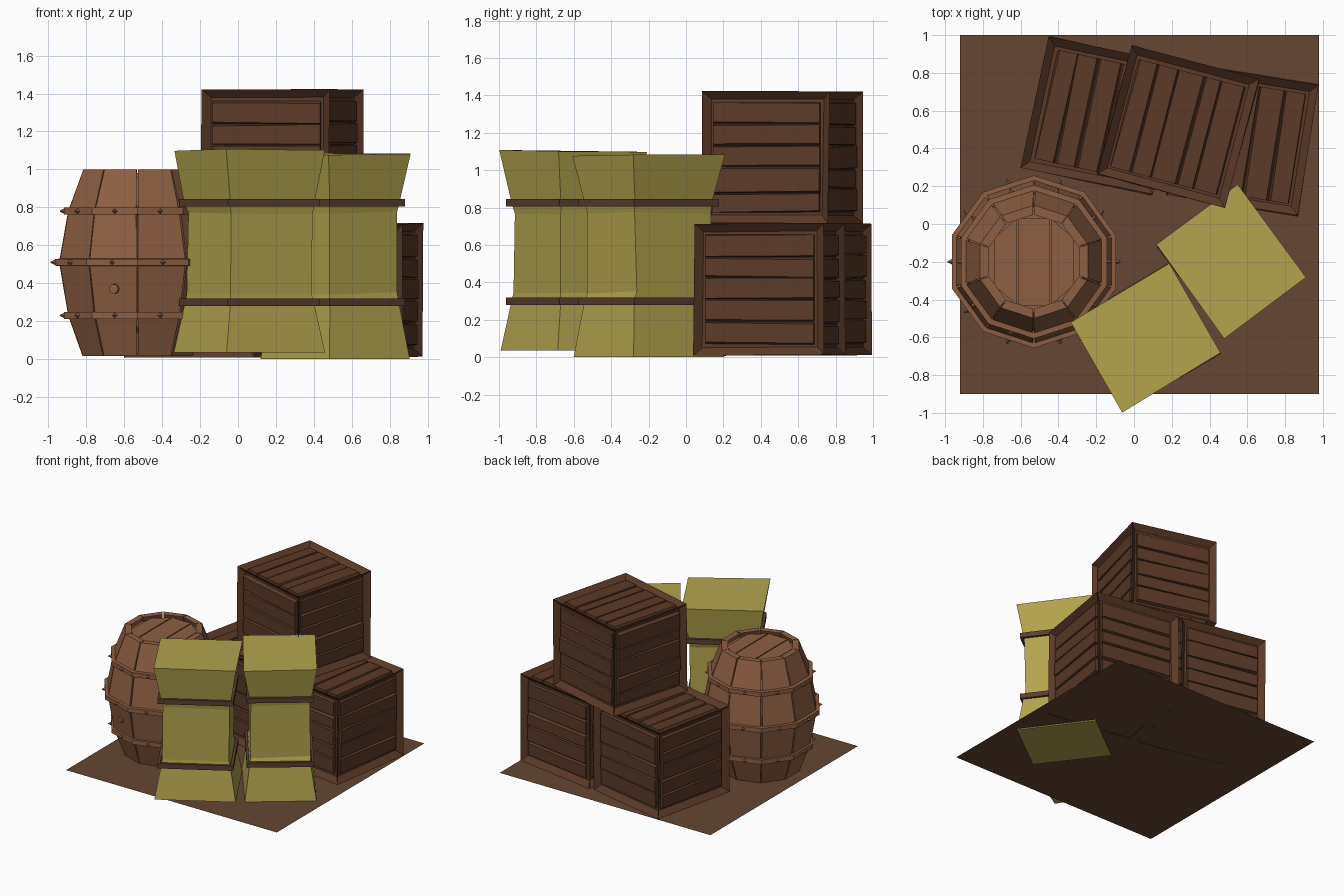
import bpy, bmesh, random
from math import sin, cos, pi, radians, sqrt
from mathutils import Matrix, Vector

if "Cube" in bpy.data.objects:
    bpy.data.objects.remove(bpy.data.objects["Cube"])

random.seed(4)


def material(name, rgb):
    m = bpy.data.materials.new(name)
    m.diffuse_color = (*rgb, 1)
    m.use_nodes = True
    m.node_tree.nodes["Principled BSDF"].inputs["Base Color"].default_value = m.diffuse_color
    return m


CRATE = material("dark_wood", (0.107, 0.042, 0.021))
BARREL = material("light_wood", (0.27, 0.113, 0.055))
STRAW = material("straw", (0.45, 0.37, 0.075))
STRAP = material("strap", (0.105, 0.048, 0.03))
SOIL = material("soil", (0.133, 0.061, 0.033))


def jit(a):
    return random.uniform(-a, a)


def loft(bm, rings, closed=False, mat=Matrix()):
    """Skin equal-length rings; cap the ends unless the rings form a loop."""
    vs = [[bm.verts.new(mat @ Vector(p)) for p in r] for r in rings]
    n = len(vs[0])
    pairs = list(zip(vs, vs[1:])) + ([(vs[-1], vs[0])] if closed else [])
    for a, b in pairs:
        for i in range(n):
            j = (i + 1) % n
            bm.faces.new((a[i], a[j], b[j], b[i]))
    if not closed:
        bm.faces.new(vs[0][::-1])
        bm.faces.new(vs[-1])


def finish(name, bm, mat, loc=(0, 0, 0), rot=0):
    bmesh.ops.recalc_face_normals(bm, faces=bm.faces)
    me = bpy.data.meshes.new(name)
    bm.to_mesh(me)
    bm.free()
    me.materials.append(mat)
    ob = bpy.data.objects.new(name, me)
    ob.location = loc
    ob.rotation_euler.z = radians(rot)
    bpy.context.collection.objects.link(ob)
    return ob


def rect(sx, sy, s, z):
    x, y = sx * s / 2, sy * s / 2
    return [(-x, -y, z), (x, -y, z), (x, y, z), (-x, y, z)]


def ngon(r, z, n=10):
    return [(r * cos(-pi / 2 + 2 * pi * i / n), r * sin(-pi / 2 + 2 * pi * i / n), z)
            for i in range(n)]


# Ground sheet
bm = bmesh.new()
bm.faces.new([bm.verts.new(p) for p in rect(1.90, 1.90, 1, 0)])
finish("ground", bm, SOIL, (0.03, 0.05, 0.01))


# Crates: inset frame box plus uneven planks in every face
def crate(name, x, y, z, rot, size=0.705):
    h = size / 2
    bm = bmesh.new()
    bmesh.ops.create_cube(bm, size=size)
    for v in bm.verts:
        v.co += Vector((jit(.006), jit(.006), jit(.004)))
    bmesh.ops.inset_individual(bm, faces=bm.faces[:], thickness=0.06, depth=-0.04)
    finish(name + "_frame", bm, CRATE, (x, y, z + h), rot)

    bm = bmesh.new()
    turns = [Matrix.Rotation(k * pi / 2, 4, 'Z') for k in range(4)]
    turns += [Matrix.Rotation(pi / 2, 4, 'Z') @ Matrix.Rotation(s * pi / 2, 4, 'X')
              for s in (-1, 1)]
    w, n = h - 0.058, 5
    for m in turns:
        cuts = [-w + 2 * w * i / n + (jit(.015) if 0 < i < n else 0) for i in range(n + 1)]
        for lo, hi in zip(cuts, cuts[1:]):
            g = [random.uniform(0.001, 0.014) for _ in range(4)]
            front = -h + 0.018 + jit(.004)
            back = [(-w, -h + .045, lo), (w, -h + .045, lo),
                    (w, -h + .045, hi), (-w, -h + .045, hi)]
            face = [(-w, front, lo + g[0]), (w, front, lo + g[1]),
                    (w, front, hi - g[2]), (-w, front, hi - g[3])]
            loft(bm, [back, face], mat=m)
    finish(name + "_planks", bm, CRATE, (x, y, z + h), rot)


crate("left_crate", -0.178, 0.573, 0.01, -12)
crate("right_crate", 0.574, 0.444, 0.01, -9)
crate("top_crate", 0.233, 0.513, 0.715, -14.8)


# Barrel
LOC = (-0.53, -0.20, 0)
LEVELS = [(0.015, 0.305), (0.23, 0.385), (0.51, 0.435), (0.78, 0.385), (1.0, 0.30)]

bm = bmesh.new()
for k in range(10):
    a0, a1 = -pi / 2 + k * pi / 5, -pi / 2 + (k + 1) * pi / 5
    rings = []
    for z, r in LEVELS:
        p, q = Vector((r * cos(a0), r * sin(a0), z)), Vector((r * cos(a1), r * sin(a1), z))
        t0, t1 = 0.02 + jit(.012), 0.02 + jit(.012)
        o0, o1 = p.lerp(q, t0), q.lerp(p, t1)
        s = Vector(((r - .05) / r, (r - .05) / r, 1))
        rings.append([o0, o1, o1 * s, o0 * s])
    loft(bm, rings)
finish("barrel_staves", bm, BARREL, LOC)

bm = bmesh.new()
loft(bm, [ngon(r - .03, min(max(z, .03), .96)) for z, r in LEVELS])
finish("barrel_core", bm, BARREL, LOC)

bm = bmesh.new()
for a, b in ((-.21, -.092), (-.084, .084), (.092, .21)):
    ha, hb = sqrt(.245 ** 2 - a * a), sqrt(.245 ** 2 - b * b)
    loft(bm, [[(a, -ha, z), (b, -hb, z), (b, hb, z), (a, ha, z)] for z in (.955, .98)])
finish("barrel_head_planks", bm, BARREL, LOC)

for i, (z, r) in enumerate(LEVELS[1:4]):
    # hoop with a pointed stud on each flat
    bm = bmesh.new()
    loft(bm, [ngon(r + d, z + dz) for d, dz in
              ((-.02, -.02), (.022, -.018), (.022, .018), (-.02, .02))], closed=True)
    for k in range(10):
        m = (Matrix.Rotation(-pi / 2 + (k + .5) * pi / 5, 4, 'Z')
             @ Matrix.Translation(((r + .022) * cos(pi / 10) + .008, 0, z))
             @ Matrix.Rotation(pi / 2, 4, 'Y'))
        bmesh.ops.create_cone(bm, cap_ends=True, segments=4, radius1=.018, radius2=.003,
                              depth=.03, matrix=m)
    finish(f"barrel_hoop_{i + 1}", bm, BARREL, LOC)

bm = bmesh.new()
bmesh.ops.create_cone(bm, cap_ends=True, segments=10, radius1=.027, radius2=.025, depth=.04,
                      matrix=Matrix.Rotation(radians(-108), 4, 'Z')
                      @ Matrix.Translation((.387, 0, .37)) @ Matrix.Rotation(pi / 2, 4, 'Y'))
finish("barrel_bung", bm, BARREL, LOC)


# Hay bales: waisted block with two loose straps
def bale(name, x, y, rot, sx, sy, z0, z1):
    bm = bmesh.new()
    rings = []
    for s, z in ((1, z0), (.84, .31), (.82, .345), (.82, .77), (.84, .82), (1, z1)):
        rings.append([(px + jit(.006), py + jit(.006), pz + (jit(.008) if z > .2 else 0))
                      for px, py, pz in rect(sx, sy, s, z)])
    loft(bm, rings)
    finish(name, bm, STRAW, (x, y, 0), rot)
    for label, z in (("lower", .30), ("upper", .825)):
        bm = bmesh.new()
        loft(bm, [rect(sx, sy, s, z + d) for s, d in
                  ((.86, -.02), (.93, -.02), (.93, .02), (.86, .02))], closed=True)
        finish(f"{name}_{label}_strap", bm, STRAP, (x, y, 0), rot)


bale("front_bale", 0.06, -0.60, 30.5, 0.605, 0.55, 0.035, 1.10)
bale("right_bale", 0.513, -0.20, 36.6, 0.535, 0.608, 0.0, 1.08)
